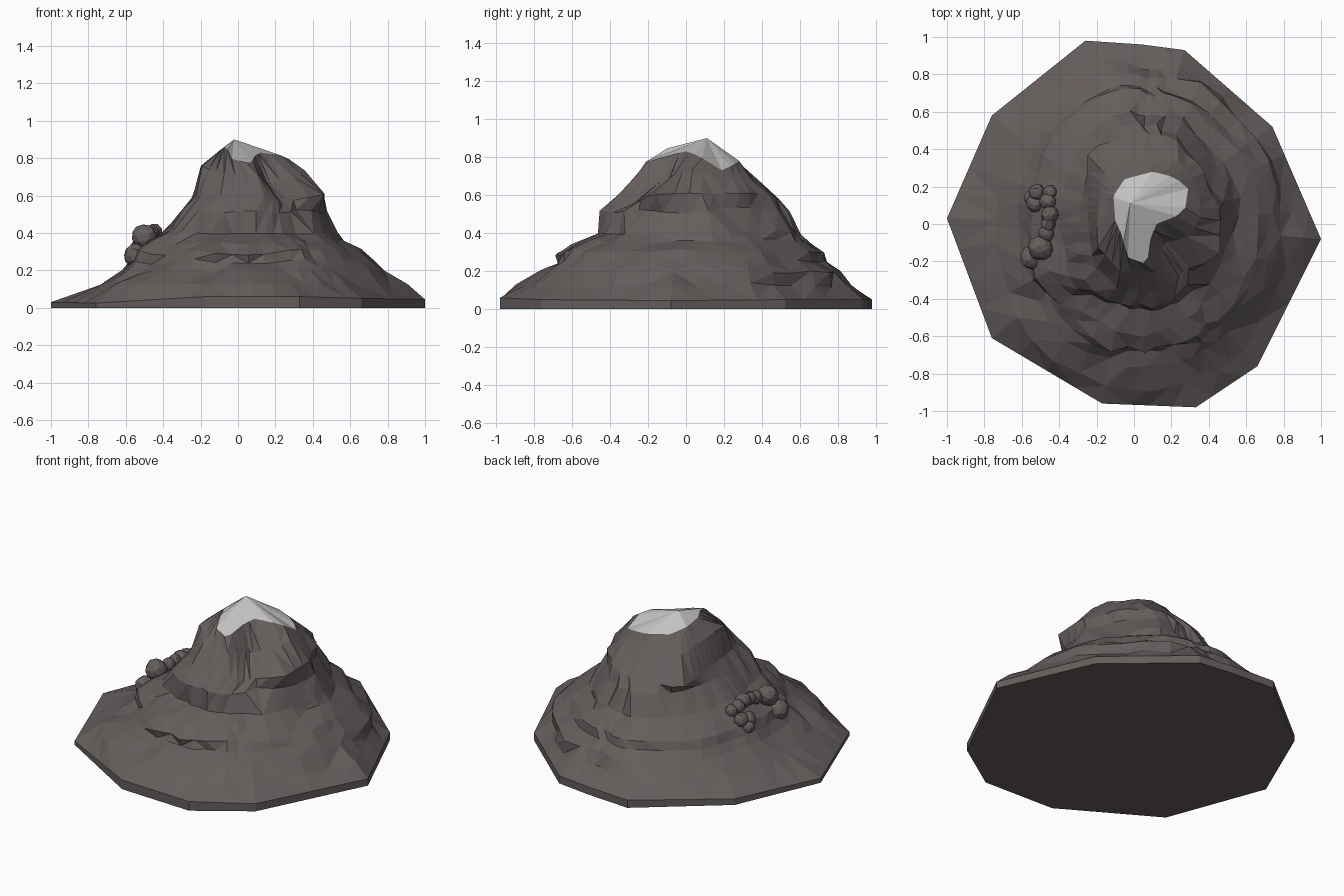
import bpy, bmesh, math, random
from mathutils import Vector, noise

random.seed(4)
if "Cube" in bpy.data.objects:
    bpy.data.objects.remove(bpy.data.objects["Cube"])


def material(name, colour):
    m = bpy.data.materials.new(name)
    m.use_nodes = True
    m.diffuse_color = (*colour, 1)
    m.node_tree.nodes["Principled BSDF"].inputs["Base Color"].default_value = (*colour, 1)
    return m


rock = material("rock brown grey", (.128, .109, .107))
snow = material("snow grey white", (.55, .55, .545))


def sample(outline, centre, angle):
    """Point where a ray from the centre meets a 3D outline, seen from above."""
    d = Vector((math.cos(angle), math.sin(angle)))
    best, hit = 0, None
    for p, q in zip(outline, outline[1:] + outline[:1]):
        p, q = Vector(p), Vector(q)
        a, e = p.xy - centre, (q - p).xy
        det = d.cross(e)
        if abs(det) < 1e-9:
            continue
        t, u = a.cross(e) / det, a.cross(d) / det
        if t > best and -1e-5 <= u <= 1.00001:
            best, hit = t, p.lerp(q, u)
    return hit


def oval(z, left, right, front, back, angle, limit):
    """Point on an oval with its own reach in four directions, kept within a limit."""
    c, s = math.cos(angle), math.sin(angle)
    a = right if c > 0 else left
    b = back if s > 0 else front
    r = min(1 / math.hypot(c / a, s / b), limit)
    return Vector((r * c, r * s, z))


def roughen(p, amount):
    """Craggy offset, calmer on the back right slope."""
    calm = .35 if p.x < 0 and p.y > -.1 else 1
    n = noise.noise(p * 5) + random.uniform(-.4, .4)
    out = Vector((p.x, p.y, 0)).normalized()
    lift = noise.noise(p * 4 + Vector((7, 3, 1)))
    return p + calm * amount * (out * n + Vector((0, 0, lift * .7)))


# Outlines of the foot, the upper crags and the snow edge
foot = [(-1, .03, .03), (-.76, .58, .04), (-.26, .98, .05), (.04, .96, .05),
        (.27, .93, .05), (.74, .52, .05), (1, -.08, .045), (.66, -.76, .05),
        (.33, -.98, .06), (-.17, -.96, .06), (-.76, -.61, .025)]
crag_low = [(-.245, 0, .59), (-.25, .4, .56), (.05, .49, .58), (.25, .43, .6),
            (.38, .28, .6), (.455, .04, .62), (.45, -.19, .61), (.24, -.27, .55),
            (.12, -.36, .6), (-.1, -.33, .6), (-.22, -.2, .6)]
crag_high = [(-.2, 0, .76), (-.17, .27, .71), (.05, .38, .68), (.25, .34, .68),
             (.34, .18, .69), (.36, .02, .74), (.27, -.08, .7), (.16, -.1, .66),
             (.12, -.26, .71), (-.08, -.25, .71), (-.19, -.12, .76)]
snow_edge = [(-.11, .15, .83), (-.05, .24, .8), (.1, .28, .78), (.22, .25, .76),
             (.29, .19, .73), (.27, .06, .81), (.12, 0, .83), (.09, -.08, .81),
             (.07, -.22, .77), (-.05, -.17, .8), (-.06, -.07, .865), (-.1, .02, .84)]
# Terraces: height, then reach to left, right, front and back
terraces = [(.125, .74, .9, .88, .91), (.2, .62, .79, .76, .81), (.25, .58, .73, .69, .74),
            (.3, .55, .65, .67, .72), (.35, .48, .56, .58, .66), (.4, .4, .53, .45, .6),
            (.52, .29, .43, .43, .53)]
peak = Vector((-.02, .11, .9))

# One ray for each foot corner, with three more between corners
angles = []
for p, q in zip(foot, foot[1:] + foot[:1]):
    for i in range(4):
        v = Vector(p).lerp(Vector(q), i / 4)
        angles.append(math.atan2(v.y, v.x))

origin = Vector((0, 0))
rim = [sample(foot, origin, a) for a in angles]
rings = [[Vector((p.x, p.y, 0)) for p in rim], rim]
rings += [[roughen(oval(*t, a, .9 * p.xy.length), .045) for a, p in zip(angles, rim)]
          for t in terraces]
rings.append([roughen(sample(crag_low, Vector((.05, .05)), a), .025) for a in angles])
rings.append([roughen(sample(crag_high, Vector((.04, .06)), a), .01) for a in angles])
rings.append([sample(snow_edge, peak.xy, a) for a in angles])

# Mountain: loft the rings, close the underside, fan the snowy summit
bm = bmesh.new()
loops = [[bm.verts.new(p) for p in ring] for ring in rings]
count = len(angles)
bm.faces.new(loops[0][::-1])
for low, high in zip(loops, loops[1:]):
    for i in range(count):
        j = (i + 1) % count
        bm.faces.new((low[i], low[j], high[j], high[i]))
tip = bm.verts.new(peak)
for i in range(count):
    f = bm.faces.new((loops[-1][i], loops[-1][(i + 1) % count], tip))
    f.material_index = 1
bmesh.ops.triangulate(bm, faces=[f for f in bm.faces if len(f.verts) == 4])
mesh = bpy.data.meshes.new("mountain")
bm.to_mesh(mesh)
bm.free()
mesh.materials.append(rock)
mesh.materials.append(snow)
bpy.context.collection.objects.link(bpy.data.objects.new("mountain", mesh))

# Boulders: a hooked row on the right flank (x, y, z, radius)
boulders = [(-.545, -.18, .28, .065), (-.5, -.13, .38, .068), (-.47, -.05, .39, .045),
            (-.46, .0, .4, .042), (-.45, .05, .4, .05), (-.46, .12, .39, .045),
            (-.45, .17, .38, .04), (-.52, .17, .34, .045), (-.53, .11, .32, .05),
            (-.55, .14, .29, .04)]
for n, (x, y, z, r) in enumerate(boulders):
    bpy.ops.mesh.primitive_ico_sphere_add(subdivisions=2, radius=r, location=(x, y, z))
    ob = bpy.context.object
    ob.name = f"boulder_{n + 1}"
    ob.rotation_euler = (n, n * 2, n * 3)
    for v in ob.data.vertices:
        v.co *= random.uniform(.92, 1.04)
    ob.data.materials.append(rock)
